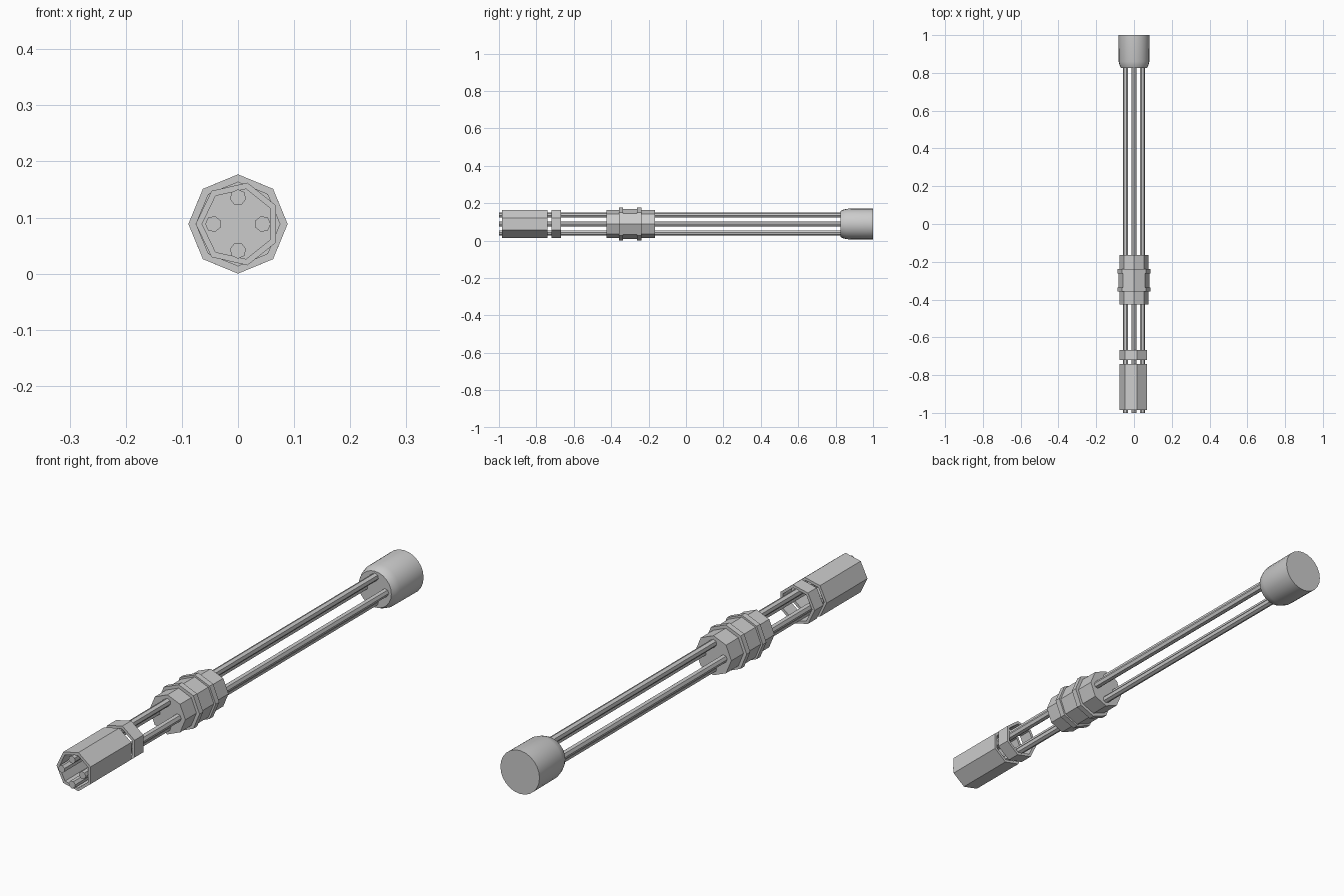
import bpy, math

if "Cube" in bpy.data.objects:
    bpy.data.objects.remove(bpy.data.objects["Cube"])

CZ = 0.0885  # height of the centre axis


def lathe(name, profile, sides, phase=0.0, x=0.0, z=CZ, closed=False, smooth=False):
    """Sweep (y, radius) points around the y axis; open profiles get end caps."""
    n = len(profile)
    verts, faces = [], []
    for y, r in profile:
        for i in range(sides):
            a = math.radians(phase) + math.tau * i / sides
            verts.append((x + r * math.cos(a), y, z + r * math.sin(a)))
    for k in range(n if closed else n - 1):
        b, c = k * sides, (k + 1) % n * sides
        for i in range(sides):
            j = (i + 1) % sides
            faces.append((b + i, c + i, c + j, b + j))
    if not closed:
        faces.append(tuple(range(sides)))
        faces.append(tuple(reversed(range((n - 1) * sides, n * sides))))
    mesh = bpy.data.meshes.new(name)
    mesh.from_pydata(verts, [], faces)
    ob = bpy.data.objects.new(name, mesh)
    bpy.context.collection.objects.link(ob)
    if smooth:
        bpy.context.view_layer.objects.active = ob
        ob.select_set(True)
        bpy.ops.object.shade_smooth_by_angle(angle=math.radians(40))
        ob.select_set(False)
    return ob


def sleeve(name, y0, y1, outer=0.0755, inner=0.064):
    """Hollow faceted tube."""
    return lathe(name, [(y0, outer), (y1, outer), (y1, inner), (y0, inner)],
                 7, 180, closed=True)


# Four long rods
for i in range(4):
    a = math.radians(90 * i)
    lathe(f"rod_{i + 1}", [(-1.0, 0.0145), (0.86, 0.0145)], 7, 90 * i,
          0.044 * math.cos(a), CZ + 0.0475 * math.sin(a))

# Hollow front sleeve and its separate collar
sleeve("front_sleeve", -0.985, -0.74)
sleeve("front_collar", -0.72, -0.667)

# Solid octagonal coupling with two raised bands
lathe("coupling", [(-0.425, 0.0755), (-0.165, 0.0755)], 8, 0)
lathe("coupling_core", [(-0.345, 0.081), (-0.25, 0.081)], 8, 0)
for i, y in enumerate((-0.347, -0.25)):
    lathe(f"coupling_band_{i + 1}", [(y - 0.011, 0.0885), (y + 0.011, 0.0885)], 8, 0)

# Rounded rear cap
lathe("rear_cap", [(0.825, 0.069), (0.84, 0.076), (0.86, 0.0815), (1.0, 0.0825)],
      24, smooth=True)
